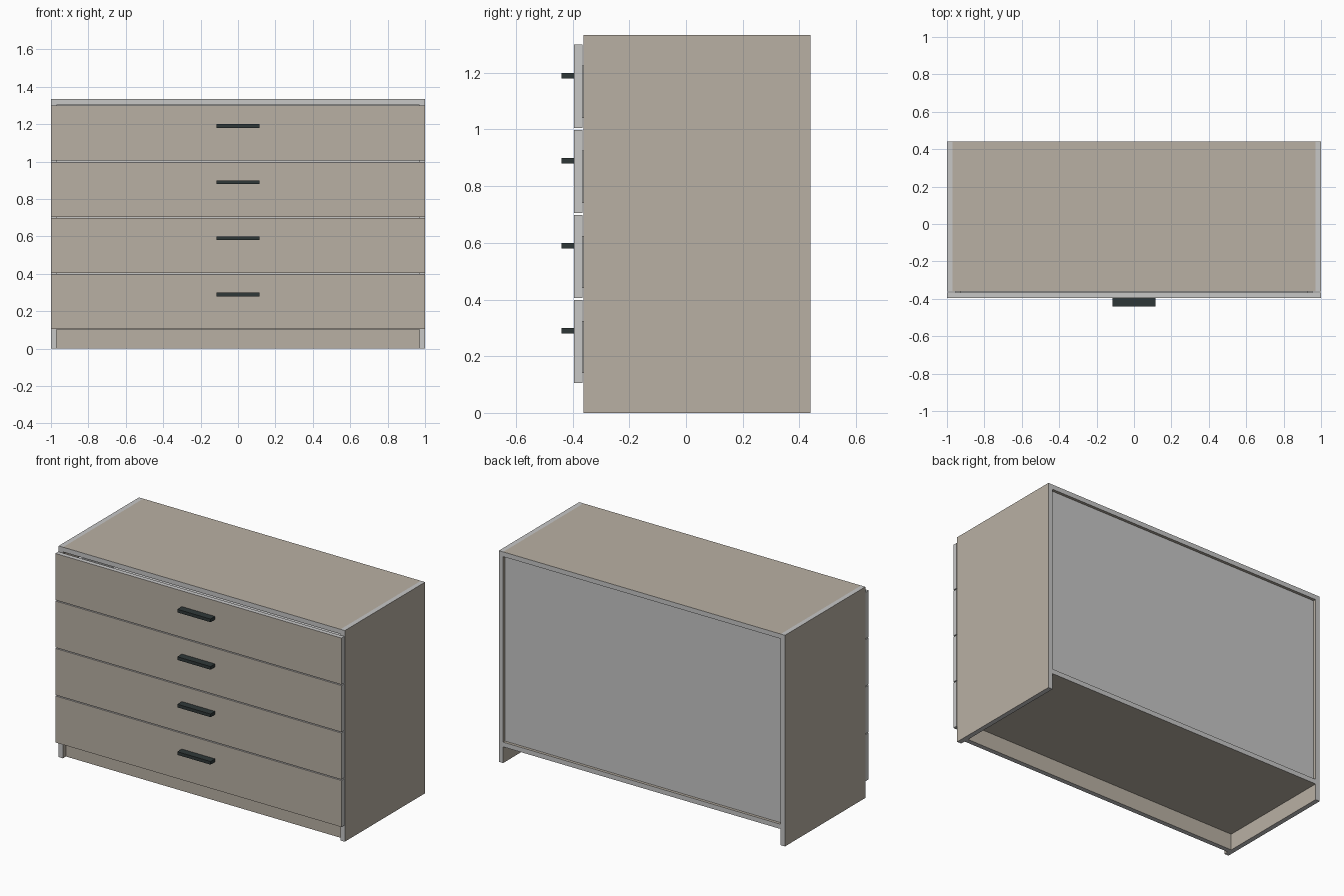
import bpy
import bmesh

if "Cube" in bpy.data.objects:
    bpy.data.objects.remove(bpy.data.objects["Cube"])


def material(name, rgb):
    m = bpy.data.materials.new(name)
    m.diffuse_color = (*rgb, 1)
    m.use_nodes = True
    m.node_tree.nodes["Principled BSDF"].inputs["Base Color"].default_value = m.diffuse_color
    return m


WOOD = material("beige_wood", (0.485, 0.435, 0.37))
EDGE = material("light_grey_edge", (0.57, 0.57, 0.565))
DARK = material("dark_metal", (0.028, 0.039, 0.039))


def box(name, lo, hi, mat, face_mat=None, axis=None):
    """Box from corner to corner; faces along the given axis get face_mat."""
    bm = bmesh.new()
    bmesh.ops.create_cube(bm, size=1)
    for v in bm.verts:
        v.co = [lo[i] + (v.co[i] + 0.5) * (hi[i] - lo[i]) for i in range(3)]
    bm.normal_update()
    if face_mat:
        for f in bm.faces:
            f.material_index = int(abs(f.normal[axis]) > 0.5)
    me = bpy.data.meshes.new(name)
    bm.to_mesh(me)
    bm.free()
    me.materials.append(mat)
    if face_mat:
        me.materials.append(face_mat)
    ob = bpy.data.objects.new(name, me)
    bpy.context.collection.objects.link(ob)
    return ob


T = 0.03                      # board thickness
FRONT, BACK, H = -0.362, 0.44, 1.334
IN = 1 - T                    # inner half width

# carcass boards: wood on the broad faces, grey on the edges
box("left_side", (-1, FRONT, 0), (-IN, BACK, H), EDGE, WOOD, 0)
box("right_side", (IN, FRONT, 0), (1, BACK, H), EDGE, WOOD, 0)
box("top_board", (-IN, FRONT, H - T), (IN, BACK, H), EDGE, WOOD, 2)
box("bottom_board", (-IN, FRONT, 0.102), (IN, BACK, 0.102 + T), EDGE, WOOD, 2)
box("kick_board", (-IN, FRONT + T, 0), (IN, FRONT + 2 * T, 0.102), EDGE, WOOD, 1)

# recessed back panel
box("back_panel", (-IN, BACK - 0.03, 0.102 + T), (IN, BACK - 0.018, H - T), EDGE)

# four drawers with front, handle and hidden box
for i in range(4):
    z = 0.105 + 0.3 * i
    n = i + 1
    box(f"drawer_front_{n}", (-1, -0.395, z), (1, -0.366, z + 0.294), EDGE, WOOD, 1)
    box(f"drawer_handle_{n}", (-0.116, -0.44, z + 0.175), (0.116, -0.394, z + 0.195), DARK)
    w, y0, y1, z0, z1 = 0.955, -0.366, 0.38, z + 0.035, z + 0.22
    box(f"drawer_floor_{n}", (-w, y0, z0), (w, y1, z0 + 0.01), EDGE)
    box(f"drawer_back_{n}", (-w + T, y1 - T, z0 + 0.01), (w - T, y1, z1), EDGE)
    for s, side in ((-1, "left"), (1, "right")):
        a, b = sorted((s * w, s * (w - T)))
        box(f"drawer_{side}_{n}", (a, y0, z0 + 0.01), (b, y1, z1), EDGE)
